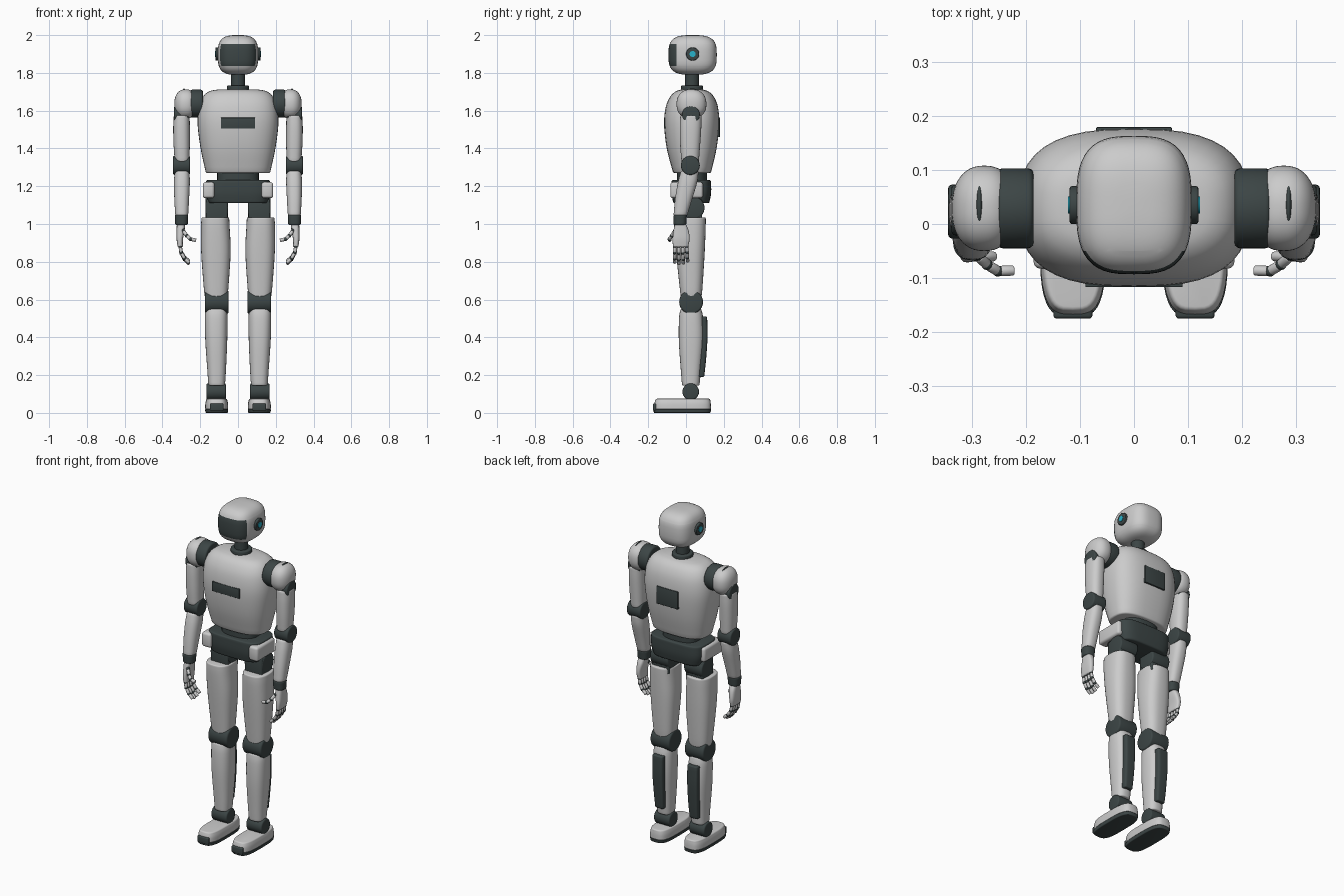
import bpy, bmesh
from math import pi, sin, cos, radians
from mathutils import Vector, Matrix

cube = bpy.data.objects.get("Cube")
if cube:
    bpy.data.objects.remove(cube)


def material(name, rgb):
    m = bpy.data.materials.new(name)
    m.use_nodes = True
    m.diffuse_color = (*rgb, 1)
    m.node_tree.nodes["Principled BSDF"].inputs["Base Color"].default_value = (*rgb, 1)
    return m


SHELL = material("light_grey_shell", (0.6, 0.6, 0.6))
DARK = material("charcoal_joint", (0.045, 0.06, 0.06))
GLOW = material("cyan_light", (0.02, 0.45, 0.6))


def finish(bm, name, mats, bevel=0, mirror=False, angle=40):
    """Round the sharp edges, smooth the rest and mirror paired parts."""
    bmesh.ops.recalc_face_normals(bm, faces=bm.faces)
    if bevel:
        rims = [e for e in bm.edges if e.calc_face_angle(0) > radians(angle)]
        bmesh.ops.bevel(bm, geom=rims, offset=bevel, segments=3, profile=0.5, affect='EDGES')
    me = bpy.data.meshes.new(name)
    for f in bm.faces:
        f.smooth = True
    bm.to_mesh(me)
    bm.free()
    me.set_sharp_from_angle(angle=radians(angle))
    for m in mats:
        me.materials.append(m)
    ob = bpy.data.objects.new(name, me)
    bpy.context.collection.objects.link(ob)
    if mirror:
        ob.modifiers.new("mirror", 'MIRROR').use_mirror_merge = False
    return ob


def power(v, e):
    return abs(v) ** e * (1 if v >= 0 else -1)


def loft_mesh(rows, n=2.5, sides=40, steps=4):
    """Superellipse rings (z, x, y, radius x, radius y) joined along a smooth spline."""
    rows = [Vector(r) for r in rows]
    path = []
    for i in range(len(rows) - 1):
        a, b = rows[i], rows[i + 1]
        ta = (b - rows[i - 1]) / 2 if i else b - a
        tb = (rows[i + 2] - a) / 2 if i + 2 < len(rows) else b - a
        for k in range(steps):
            t = k / steps
            path.append(a * (2*t**3 - 3*t**2 + 1) + ta * (t**3 - 2*t**2 + t)
                        + b * (3*t**2 - 2*t**3) + tb * (t**3 - t**2))
    path.append(rows[-1])
    bm = bmesh.new()
    rings = []
    for z, x, y, rx, ry in path:
        angles = [2 * pi * k / sides for k in range(sides)]
        rings.append([bm.verts.new((x + rx * power(cos(a), 2/n), y + ry * power(sin(a), 2/n), z))
                      for a in angles])
    for low, high in zip(rings, rings[1:]):
        for k in range(sides):
            j = (k + 1) % sides
            bm.faces.new((low[k], low[j], high[j], high[k]))
    bm.faces.new(rings[0][::-1])
    bm.faces.new(rings[-1])
    return bm


def loft(name, rows, mat, n=2.5, bevel=0.006, mirror=True):
    return finish(loft_mesh(rows, n), name, [mat], bevel, mirror)


def blob_mesh(c, r, n, nz):
    rows = []
    for k in range(25):
        a = (k / 24 - 0.5) * pi * 0.98
        s = cos(a) ** (2 / nz)
        rows.append((c[2] + r[2] * power(sin(a), 2 / nz), c[0], c[1], r[0] * s, r[1] * s))
    return loft_mesh(rows, n, 48, 1)


def box(name, low, high, mat, bevel=0.008, mirror=True):
    bm = bmesh.new()
    low, high = Vector(low), Vector(high)
    bmesh.ops.create_cube(bm, size=1, matrix=Matrix.Translation((low + high) / 2)
                          @ Matrix.Diagonal((*(high - low), 1)))
    return finish(bm, name, [mat], bevel, mirror)


def rod(name, p, q, r, mat, bevel=0.0, mirror=True, sides=40):
    p, q = Vector(p), Vector(q)
    bm = bmesh.new()
    turn = (q - p).to_track_quat('Z', 'Y').to_matrix().to_4x4()
    bmesh.ops.create_cone(bm, cap_ends=True, segments=sides, radius1=r, radius2=r,
                          depth=(q - p).length, matrix=Matrix.Translation((p + q) / 2) @ turn)
    return finish(bm, name, [mat], bevel, mirror)


def hinge(name, x0, x1, y, z, r, bevel=0.008):
    return rod(name, (x0, y, z), (x1, y, z), r, DARK, bevel)


# Head, with the visor cut into its front
bm = blob_mesh((0, 0.035, 1.895), (0.107, 0.128, 0.105), 3, 3.2)
for co, no in (((0, 0, 1.837), (0, 0, 1)), ((0, 0, 1.952), (0, 0, 1)), ((0, -0.05, 0), (0, 1, 0))):
    bmesh.ops.bisect_plane(bm, geom=bm.verts[:] + bm.edges[:] + bm.faces[:],
                           plane_co=co, plane_no=no)
for f in bm.faces:
    c = f.calc_center_median()
    f.material_index = int(c.y < -0.05 and 1.837 < c.z < 1.952)
finish(bm, "head", [SHELL, DARK])
hinge("ear_disc", 0.09, 0.119, 0.035, 1.9, 0.035, 0.004)
rod("ear_light", (0.1, 0.035, 1.9), (0.122, 0.035, 1.9), 0.016, GLOW)

# Neck and torso
rod("neck", (0, 0.032, 1.71), (0, 0.032, 1.82), 0.037, DARK, mirror=False)
rod("neck_collar", (0, 0.032, 1.69), (0, 0.032, 1.733), 0.058, DARK, 0.006, False)
loft("torso", [(1.27, 0, 0.032, 0.17, 0.1), (1.4, 0, 0.03, 0.198, 0.132),
               (1.53, 0, 0.03, 0.214, 0.146), (1.62, 0, 0.031, 0.207, 0.138),
               (1.675, 0, 0.032, 0.185, 0.115), (1.703, 0, 0.032, 0.15, 0.085),
               (1.713, 0, 0.032, 0.1, 0.05)], SHELL, 2.7, 0.008, False)
box("chest_panel", (-0.09, -0.117, 1.505), (0.09, -0.08, 1.563), DARK, 0.002, False)
box("back_panel", (-0.07, 0.14, 1.46), (0.07, 0.179, 1.565), DARK, 0.002, False)

# Waist and pelvis
loft("waist", [(1.2, 0, 0.032, 0.11, 0.08), (1.29, 0, 0.032, 0.11, 0.08)], DARK, 2.5, 0, False)
loft("pelvis", [(1.11, 0, 0.028, 0.155, 0.095), (1.165, 0, 0.028, 0.17, 0.105),
                (1.232, 0, 0.028, 0.17, 0.105)], DARK, 4, 0.008, False)
box("hip_plate", (0.125, -0.083, 1.137), (0.186, 0.09, 1.222), SHELL, 0.014)

# Legs
hinge("hip_joint", 0.052, 0.172, 0.04, 1.085, 0.058)
box("hip_block", (0.055, -0.02, 1.0), (0.17, 0.085, 1.13), DARK)
loft("thigh", [(0.6, 0.115, 0.027, 0.058, 0.053), (0.66, 0.116, 0.027, 0.065, 0.06),
               (0.85, 0.117, 0.023, 0.078, 0.076), (0.98, 0.12, 0.02, 0.076, 0.084),
               (1.035, 0.12, 0.02, 0.073, 0.085)], SHELL, 2.6)
hinge("knee", 0.05, 0.176, 0.027, 0.587, 0.063, 0.01)
loft("shin", [(0.145, 0.113, 0.025, 0.044, 0.046), (0.22, 0.113, 0.026, 0.049, 0.053),
              (0.38, 0.115, 0.028, 0.058, 0.066), (0.5, 0.116, 0.027, 0.06, 0.064),
              (0.55, 0.116, 0.026, 0.058, 0.055)], SHELL, 2.5)
loft("calf_panel", [(0.19, 0.114, 0.065, 0.028, 0.031), (0.28, 0.114, 0.072, 0.032, 0.034),
                    (0.4, 0.115, 0.078, 0.035, 0.036), (0.51, 0.115, 0.078, 0.035, 0.034)],
     DARK, 5, 0.006)
hinge("ankle", 0.064, 0.167, 0.025, 0.112, 0.044)

# Feet
loft("sole", [(0, 0.113, -0.02, 0.059, 0.15), (0.02, 0.113, -0.02, 0.062, 0.153)],
     DARK, 3.4, 0.004)
loft("foot", [(0.018, 0.113, -0.018, 0.061, 0.15), (0.05, 0.113, -0.018, 0.06, 0.149),
              (0.075, 0.113, -0.016, 0.054, 0.143)], SHELL, 3.4, 0.006)
box("toe_bumper", (0.077, -0.175, 0.01), (0.149, -0.13, 0.05), DARK, 0.006)

# Shoulders
hinge("shoulder_ring", 0.186, 0.253, 0.029, 1.637, 0.074, 0.01)
finish(blob_mesh((0.277, 0.029, 1.635), (0.06, 0.079, 0.078), 2.3, 2.3),
       "shoulder_cap", [SHELL], mirror=True)
finish(blob_mesh((0.286, 0.033, 1.64), (0.014, 0.068, 0.077), 2, 2),
       "shoulder_slot", [DARK], mirror=True)
hinge("upper_arm_joint", 0.262, 0.338, 0.026, 1.578, 0.047)

# Arms
loft("upper_arm", [(1.33, 0.296, 0.022, 0.039, 0.046), (1.42, 0.298, 0.022, 0.043, 0.053),
                   (1.51, 0.299, 0.024, 0.044, 0.057), (1.575, 0.298, 0.026, 0.042, 0.056)],
     SHELL, 2.4)
hinge("elbow", 0.254, 0.344, 0.023, 1.31, 0.05)
loft("forearm", [(1.045, 0.298, -0.03, 0.034, 0.036), (1.13, 0.298, -0.013, 0.039, 0.045),
                 (1.22, 0.297, 0.008, 0.042, 0.051), (1.28, 0.296, 0.02, 0.039, 0.047)],
     SHELL, 2.4)
loft("wrist", [(0.995, 0.299, -0.032, 0.033, 0.033), (1.048, 0.299, -0.031, 0.036, 0.036)],
     DARK, 2.4)

# Hands
loft("palm", [(0.878, 0.306, -0.029, 0.014, 0.04), (0.92, 0.308, -0.026, 0.017, 0.045),
              (0.965, 0.304, -0.026, 0.021, 0.04), (1.0, 0.302, -0.03, 0.022, 0.03)], SHELL, 3)


def digit(name, points, r):
    points = [Vector(p) for p in points]
    for i, (p, q) in enumerate(zip(points, points[1:])):
        rod(f"{name}_bone_{i + 1}", p.lerp(q, 0.15), q, r, SHELL, 0.003, sides=12)
        bm = bmesh.new()
        bmesh.ops.create_uvsphere(bm, u_segments=12, v_segments=8, radius=r * 1.1,
                                  matrix=Matrix.Translation(p))
        finish(bm, f"{name}_joint_{i + 1}", [DARK], mirror=True)


for i, name in enumerate(("index", "middle", "ring", "little")):
    y = -0.06 + 0.021 * i
    drop = (0.092, 0.1, 0.096, 0.084)[i]
    digit(name, [(x, y + 0.002 * i * t, 0.882 - drop * t) for x, t in
                 ((0.306, 0), (0.301, 0.36), (0.283, 0.7), (0.258, 0.95))], 0.0092)
digit("thumb", [(0.29, -0.058, 0.965), (0.272, -0.075, 0.938), (0.252, -0.087, 0.92),
                (0.222, -0.086, 0.914)], 0.0095)
